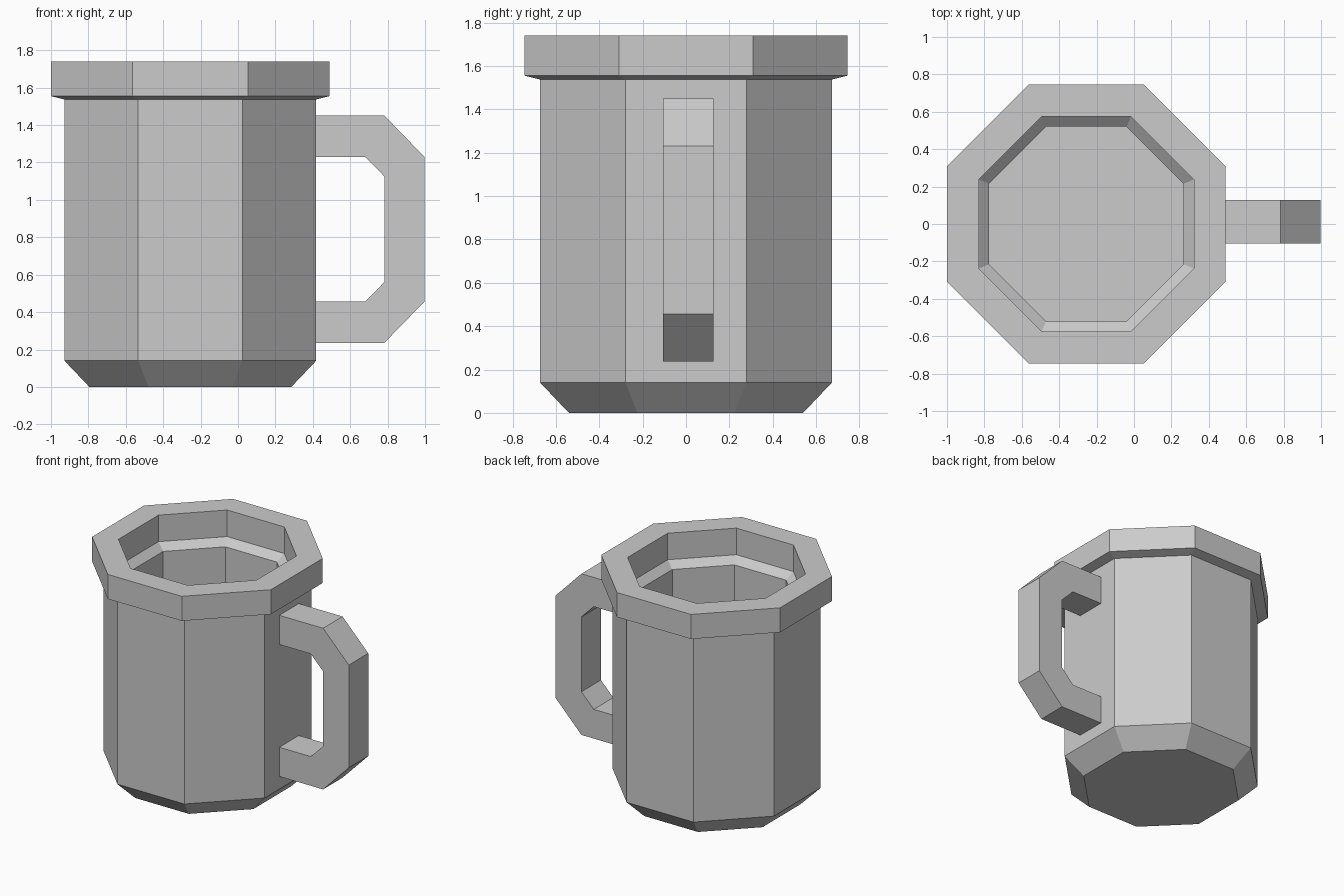
import bpy
from math import cos, sin, pi

if "Cube" in bpy.data.objects:
    bpy.data.objects.remove(bpy.data.objects["Cube"])

SIDES = 8
CENTRE_X = -0.255


def make_object(name, verts, faces):
    mesh = bpy.data.meshes.new(name)
    mesh.from_pydata(verts, [], faces)
    mesh.update()
    obj = bpy.data.objects.new(name, mesh)
    bpy.context.collection.objects.link(obj)
    return obj


def octagonal_lathe(name, profile):
    """Revolve (apothem, z) points into an eight-sided shell, capped at both ends."""
    n = SIDES
    verts = []
    for apothem, z in profile:
        r = apothem / cos(pi / n)
        for i in range(n):
            a = (2 * i + 1) * pi / n
            verts.append((CENTRE_X + r * cos(a), r * sin(a), z))
    faces = [tuple(reversed(range(n)))]
    for k in range(len(profile) - 1):
        for i in range(n):
            j = (i + 1) % n
            faces.append((k * n + i, k * n + j, (k + 1) * n + j, (k + 1) * n + i))
    last = (len(profile) - 1) * n
    faces.append(tuple(range(last, last + n)))
    return make_object(name, verts, faces)


def thick_band(name, outer, inner, y0, y1):
    """Sweep a band between matching outer and inner xz paths, from y0 to y1."""
    verts = []
    for (ox, oz), (ix, iz) in zip(outer, inner):
        verts += [(ox, y0, oz), (ox, y1, oz), (ix, y1, iz), (ix, y0, iz)]
    faces = [(0, 1, 2, 3)]
    for k in range(len(outer) - 1):
        for i in range(4):
            j = (i + 1) % 4
            faces.append((k * 4 + i, k * 4 + 4 + i, k * 4 + 4 + j, k * 4 + j))
    e = (len(outer) - 1) * 4
    faces.append((e + 3, e + 2, e + 1, e))
    return make_object(name, verts, faces)


# Mug body: chamfered foot, straight wall, thick rim, hollow inside
octagonal_lathe("mug_body", [
    (0.54, 0.0), (0.673, 0.14), (0.673, 1.537), (0.745, 1.555), (0.745, 1.74),
    (0.575, 1.74), (0.575, 1.54), (0.52, 1.49), (0.52, 0.14),
])

# Handle: upper half of the path, mirrored about its middle height
MID_Z = 0.843
outer_top = [(0.415, 1.45), (0.783, 1.45), (0.997, 1.23)]
inner_top = [(0.415, 1.23), (0.68, 1.23), (0.783, 1.125)]


def mirrored(path):
    return path + [(x, 2 * MID_Z - z) for x, z in reversed(path)]


thick_band("handle", mirrored(outer_top), mirrored(inner_top), -0.105, 0.127)
